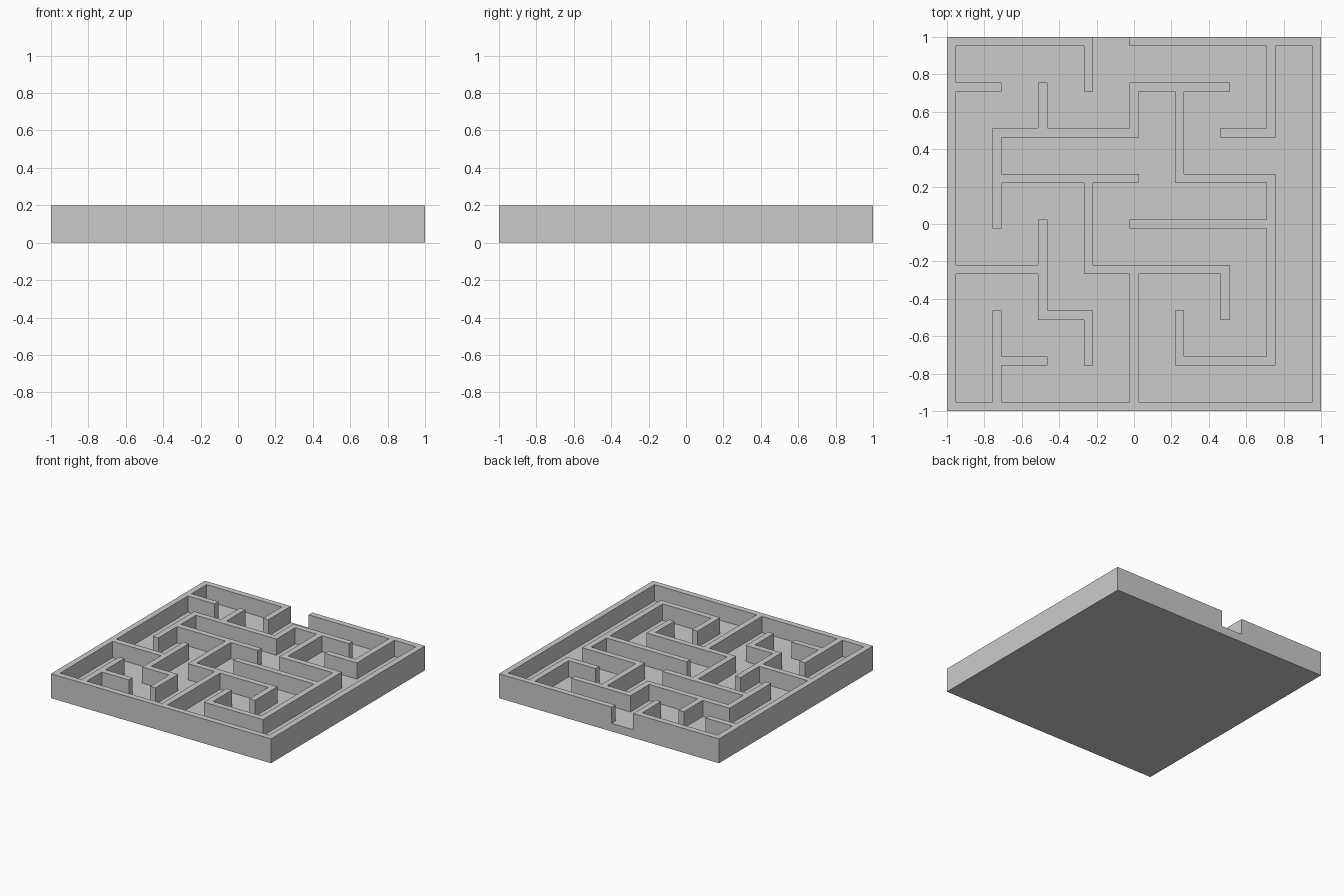
import bpy
import bmesh

cube = bpy.data.objects.get("Cube")
if cube:
    bpy.data.objects.remove(cube, do_unlink=True)

PITCH = 2 / 8.2          # distance between wall centre lines
HALF = PITCH * 0.1       # half a wall thickness
FLOOR, TOP = 0.067, 0.2

# Wall runs as corner paths on the grid of centre lines (-4 to 4 each way)
WALLS = [
    # outer wall, open at the back
    "-1,4 -4,4 -4,-4 4,-4 4,4 0,4",
    # back half
    "-1,4 -1,3", "-4,3 -3,3", "3,4 3,2 2,2", "2,3 0,3 0,2 -3,2 -3,0",
    "-2,2 -2,3", "-3,1 0,1", "1,3 1,1 3,1 3,-3 1,-3 1,-2", "0,0 3,0",
    # front half
    "-1,1 -1,-1 2,-1 2,-2", "0,-1 0,-4", "-4,-1 -2,-1",
    "-2,0 -2,-2 -1,-2 -1,-3", "-3,-4 -3,-2", "-3,-3 -2,-3",
]

# Mark wall cells: even indices are wall lines, odd ones corridors
solid = set()
for run in WALLS:
    pts = [tuple((int(n) + 4) * 2 for n in p.split(",")) for p in run.split()]
    for (ax, ay), (bx, by) in zip(pts, pts[1:]):
        for i in range(min(ax, bx), max(ax, bx) + 1):
            for j in range(min(ay, by), max(ay, by) + 1):
                solid.add((i, j))

# Floor sheet with a cell for every wall and corridor piece
lines = [k * PITCH + s * HALF for k in range(-4, 5) for s in (-1, 1)]
bm = bmesh.new()
grid = [[bm.verts.new((x, y, FLOOR)) for y in lines] for x in lines]
wall_faces = []
count = len(lines) - 1
for i in range(count):
    for j in range(count):
        face = bm.faces.new((grid[i][j], grid[i + 1][j],
                             grid[i + 1][j + 1], grid[i][j + 1]))
        if (i, j) in solid:
            wall_faces.append(face)

# Slab sides and underside
rim = [e for e in bm.edges if e.is_boundary]
skirt = bmesh.ops.extrude_edge_only(bm, edges=rim)["geom"]
for v in skirt:
    if isinstance(v, bmesh.types.BMVert):
        v.co.z = 0
bmesh.ops.holes_fill(bm, edges=[e for e in bm.edges if e.is_boundary], sides=0)

# Raise the walls
raised = bmesh.ops.extrude_face_region(bm, geom=wall_faces)["geom"]
for v in raised:
    if isinstance(v, bmesh.types.BMVert):
        v.co.z = TOP
bmesh.ops.delete(bm, geom=[f for f in wall_faces if f.is_valid], context="FACES")

# Merge flat neighbours and tidy normals
bmesh.ops.recalc_face_normals(bm, faces=bm.faces[:])
bmesh.ops.dissolve_limit(bm, angle_limit=0.01, verts=bm.verts[:], edges=bm.edges[:])
bmesh.ops.triangulate(bm, faces=[f for f in bm.faces if len(f.verts) > 4])

mesh = bpy.data.meshes.new("maze")
bm.to_mesh(mesh)
bm.free()
maze = bpy.data.objects.new("maze", mesh)
bpy.context.collection.objects.link(maze)

# Plain grey
grey = bpy.data.materials.new("light_grey")
grey.use_nodes = True
colour = (0.6, 0.6, 0.6, 1)
grey.diffuse_color = colour
for node in grey.node_tree.nodes:
    if node.type == "BSDF_PRINCIPLED":
        node.inputs["Base Color"].default_value = colour
mesh.materials.append(grey)
